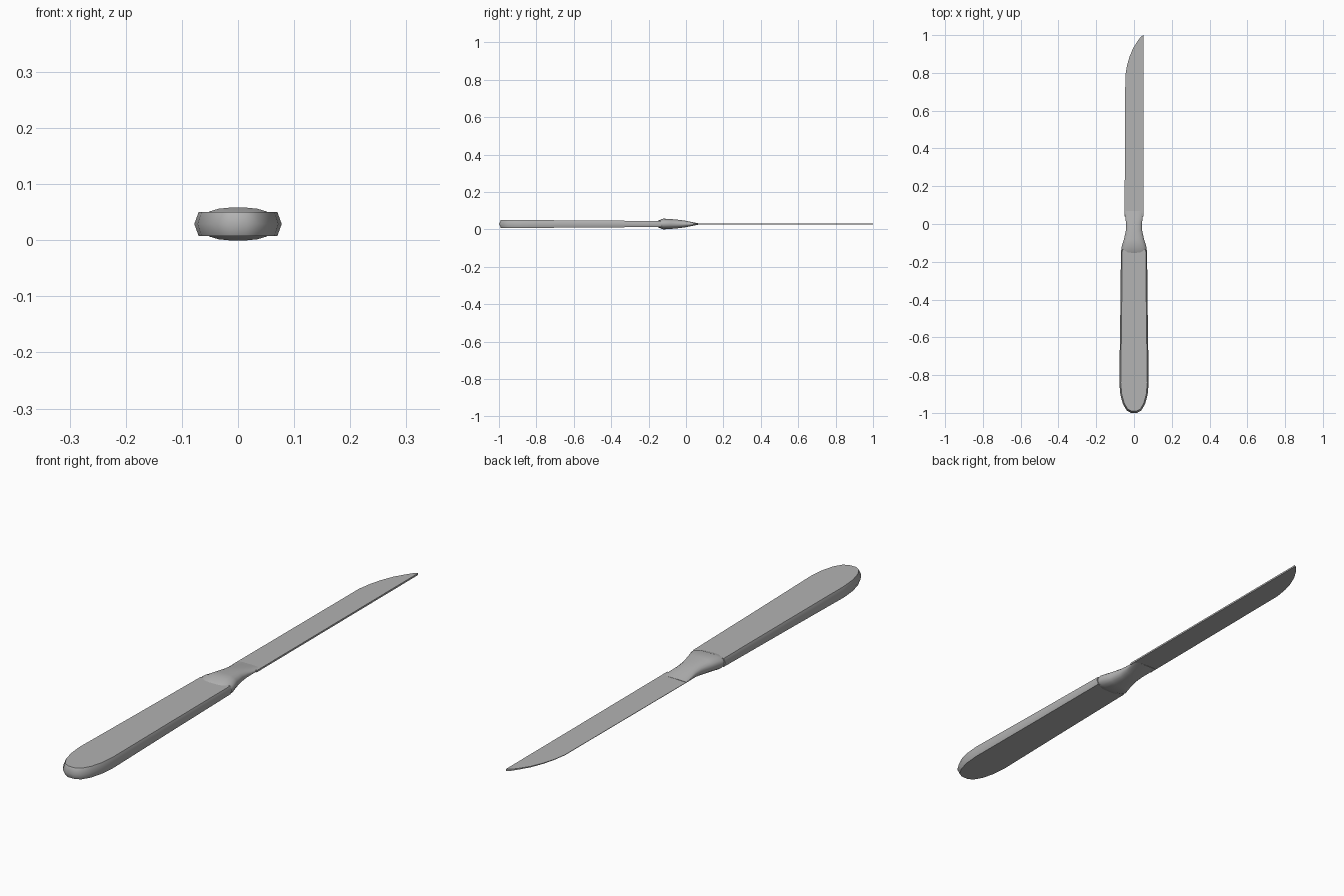
import bpy, bmesh

if "Cube" in bpy.data.objects:
    bpy.data.objects.remove(bpy.data.objects["Cube"])

ZC = 0.029  # mid height of the whole knife

steel = bpy.data.materials.new("dark_grey")
steel.diffuse_color = (0.45, 0.45, 0.45, 1)
steel.use_nodes = True
steel.node_tree.nodes["Principled BSDF"].inputs["Base Color"].default_value = steel.diffuse_color


def loft(name, rings):
    """Skin a list of equal-length closed rings and cap both ends."""
    bm = bmesh.new()
    vr = [[bm.verts.new(p) for p in r] for r in rings]
    for a, b in zip(vr, vr[1:]):
        n = len(a)
        for i in range(n):
            bm.faces.new((a[i], a[(i + 1) % n], b[(i + 1) % n], b[i]))
    bm.faces.new(vr[0][::-1])
    bm.faces.new(vr[-1])
    bmesh.ops.recalc_face_normals(bm, faces=bm.faces)
    me = bpy.data.meshes.new(name)
    bm.to_mesh(me)
    bm.free()
    me.materials.append(steel)
    ob = bpy.data.objects.new(name, me)
    bpy.context.collection.objects.link(ob)
    bpy.ops.object.select_all(action='DESELECT')
    ob.select_set(True)
    bpy.context.view_layer.objects.active = ob
    bpy.ops.object.shade_smooth_by_angle(angle=0.9)
    return ob


# Handle: rounded outline stacked in three layers, widest in the middle
half = [(0.069, -0.135), (0.073, -0.5), (0.078, -0.84), (0.072, -0.905),
        (0.058, -0.955), (0.038, -0.988), (0.016, -1.0)]
outline = half + [(-x, y) for x, y in reversed(half)]


def layer(side):
    ring = []
    for x, y in outline:
        thick = 0.016 + 0.005 * min(1, (-0.135 - y) / 0.7)
        if side:
            x *= 0.9
            y = y + 0.01 * max(0, (-0.84 - y) / 0.16)
        ring.append((x, y, ZC + side * thick))
    return ring


loft("handle", [layer(-1), layer(0), layer(1)])

# Bolster: rounded sections (y, half width, half thickness) thinning to the blade
quarter = [(1, 0.2), (0.93, 0.52), (0.76, 0.78), (0.52, 0.94), (0.25, 1)]
section = quarter + [(-x, z) for x, z in reversed(quarter)]
section += [(-x, -z) for x, z in section]
stations = [(-0.155, 0.062, 0.015), (-0.122, 0.066, 0.029),
            (-0.08, 0.053, 0.026), (-0.035, 0.043, 0.022), (0.0, 0.042, 0.017),
            (0.035, 0.046, 0.010), (0.07, 0.050, 0.003)]
loft("bolster", [[(x * w, y, ZC + z * t) for x, z in section]
                 for y, w, t in stations])

# Blade: straight spine on +x, curved tip, thinning towards the cutting edge
profile = [(0.05, 0.04), (0.05, 1.0), (0.035, 0.99), (0.018, 0.967), (-0.005, 0.93),
           (-0.024, 0.885), (-0.037, 0.84), (-0.046, 0.785), (-0.05, 0.04)]


def blade_side(s):
    return [(x, y, ZC + s * (0.0008 + 0.0025 * (x + 0.05) / 0.1)) for x, y in profile]


loft("blade", [blade_side(-1), blade_side(1)])
